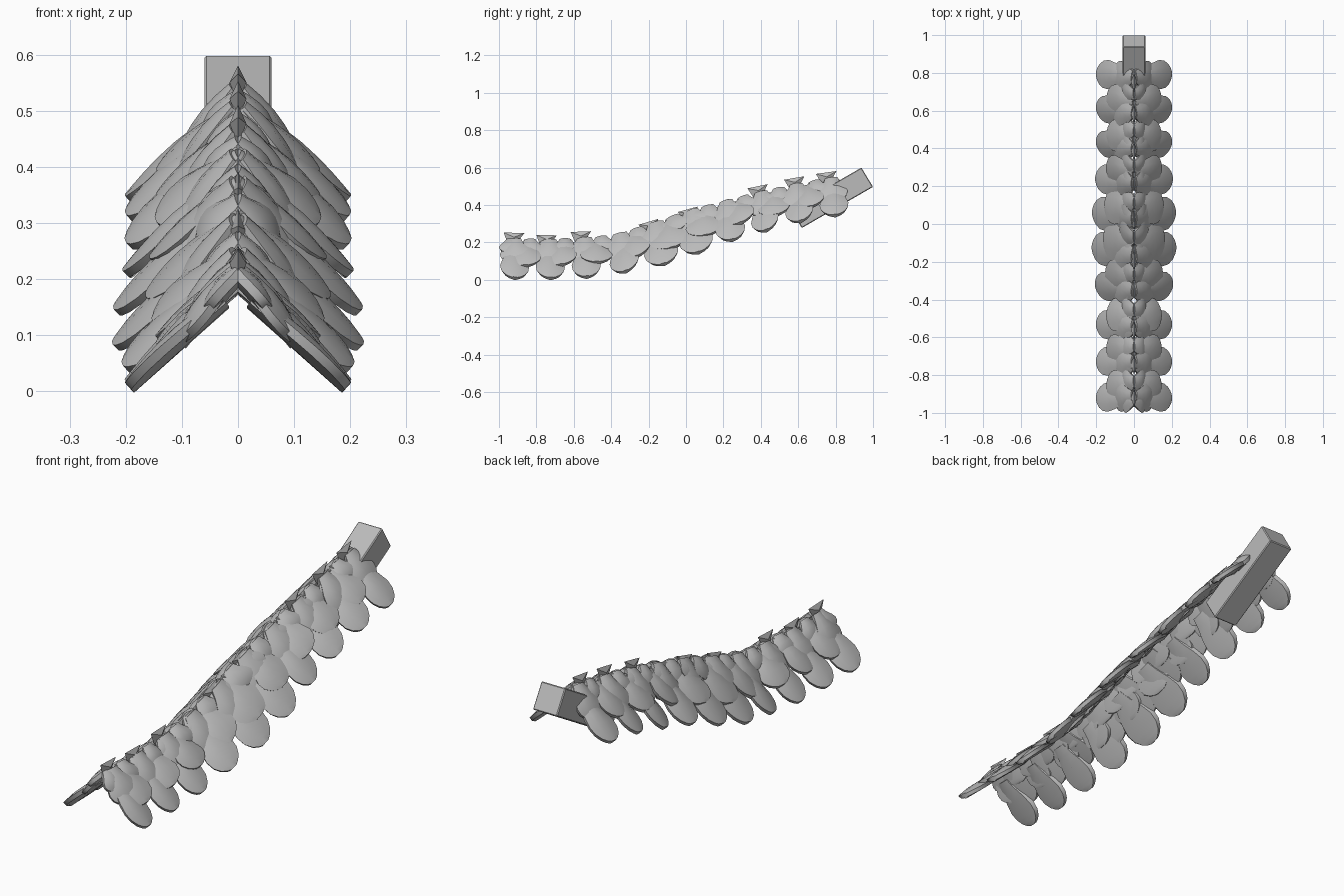
import bpy, bmesh, math, random
from mathutils import Vector

random.seed(4)
if "Cube" in bpy.data.objects:
    bpy.data.objects.remove(bpy.data.objects["Cube"])

grey = bpy.data.materials.new("plain grey")
grey.use_nodes = True
grey.diffuse_color = (0.5, 0.5, 0.5, 1)
grey.node_tree.nodes["Principled BSDF"].inputs["Base Color"].default_value = (0.5, 0.5, 0.5, 1)

# Ridge line as (y, z) points
RIDGE = [(-1.1, 0.22), (-0.7, 0.215), (-0.4, 0.235), (-0.2, 0.295), (0, 0.365),
         (0.2, 0.42), (0.4, 0.47), (0.6, 0.515), (0.9, 0.565)]
# Half-width of a scale along its length, root to tip
OUTLINE = [(0, 0.42), (0.2, 0.58), (0.42, 0.85), (0.62, 1), (0.78, 0.93),
           (0.9, 0.7), (0.97, 0.42), (1, 0.2)]


def ridge_z(y):
    for (y0, z0), (y1, z1) in zip(RIDGE, RIDGE[1:]):
        if y <= y1:
            return z0 + (z1 - z0) * (y - y0) / (y1 - y0)
    return RIDGE[-1][1]


def tangent(y):
    return Vector((0, 0.2, ridge_z(y + 0.1) - ridge_z(y - 0.1))).normalized()


def swell(y):
    return math.exp(-((y + 0.08) / 0.22) ** 2)


def finish(name, bm):
    bmesh.ops.recalc_face_normals(bm, faces=bm.faces)
    mesh = bpy.data.meshes.new(name)
    bm.to_mesh(mesh)
    bm.free()
    mesh.materials.append(grey)
    obj = bpy.data.objects.new(name, mesh)
    bpy.context.collection.objects.link(obj)
    bpy.ops.object.select_all(action='DESELECT')
    obj.select_set(True)
    bpy.context.view_layer.objects.active = obj
    return obj


def add_scale(bm, y, side, root, tip, half, dome, twist):
    """Domed petal-shaped plate running down the slope from root to tip."""
    t = tangent(y)
    up = Vector((0, -t.z, t.y)) * 0.6 + Vector((0, 0, 0.4))
    base = Vector((0, y, ridge_z(y)))
    a = base + Vector((side * root[0], 0, 0)) + up * root[1]
    b = base + Vector((side * tip[0], 0, 0)) + up * tip[1]
    down = b - a
    out = t.cross(down).normalized() * side
    if out.z < 0:
        out = -out
    wide = (t + out * twist).normalized()
    rings = []
    for v, w in OUTLINE:
        centre = a + down * v
        h = dome * math.sin(math.pi * min(0.95, 0.15 + v * 0.8))
        section = [(u, h * (1 - u * u)) for u in (-1, -0.5, 0, 0.5, 1)]
        section += [(0.88, -0.016), (0, -0.022), (-0.88, -0.016)]
        rings.append([bm.verts.new(centre + wide * u * w * half + out * k)
                      for u, k in section])
    for r, s in zip(rings, rings[1:]):
        for i in range(len(r)):
            j = (i + 1) % len(r)
            bm.faces.new((r[i], r[j], s[j], s[i]))
    bm.faces.new(rings[0])
    bm.faces.new(rings[-1])


# Overlapping rows: name, first y, spacing, count, root, tip, half width
ROWS = [("outer_scales", -0.915, 0.188, 10, (0.03, -0.05), (0.2, -0.2), 0.078),
        ("middle_scales", -0.86, 0.188, 9, (0.005, -0.02), (0.145, -0.135), 0.088),
        ("inner_scales", -0.915, 0.188, 10, (0.01, 0.0), (0.11, -0.125), 0.08),
        ("ridge_scales", -0.93, 0.095, 19, (0, 0.0), (0.065, -0.075), 0.07)]
for name, start, step, count, root, tip, half in ROWS:
    bm = bmesh.new()
    for i in range(count):
        y = start + i * step
        grow = 1 + 0.13 * swell(y)
        size = half * (1 + 0.25 * swell(y))
        drop = tip[1] * (1 + 0.17 * swell(y)) + random.uniform(-0.006, 0.006)
        twist = random.uniform(-0.12, 0.18)
        for side in (-1, 1):
            add_scale(bm, y, side, root, (tip[0] * grow, drop), size, 0.016, twist)
    finish(name, bm)
    bpy.ops.object.shade_smooth_by_angle(angle=math.radians(40))

# Thin pointed fins standing along the ridge
bm = bmesh.new()
for y, lift in [(-0.92, 0), (-0.745, -0.01), (-0.56, 0), (-0.19, -0.02), (0.02, -0.025),
                (0.39, 0), (0.585, 0), (0.755, 0)]:
    t = tangent(y)
    up = Vector((0, -t.z, t.y))
    o = Vector((0, y, ridge_z(y) + lift))
    loop = [bm.verts.new(o + t * p + up * q) for p, q in
            [(-0.055, 0.035), (0.055, 0.032), (0.035, 0.006), (0.01, -0.03), (-0.035, -0.02)]]
    for side in (-1, 1):
        mid = bm.verts.new(o + Vector((side * 0.015, 0, 0)) + up * 0.01)
        for i in range(len(loop)):
            bm.faces.new((loop[i], loop[(i + 1) % len(loop)], mid))
finish("ridge_fins", bm)

# Square mounting beam at the raised back end
bm = bmesh.new()
axis = Vector((0, 0.866, 0.5))
top_edge, low_edge = Vector((0, 0.938, 0.6)), Vector((0, 1.0, 0.497))
ends = []
for along in (0, -0.44):
    ends.append([bm.verts.new(p + axis * along + Vector((x, 0, 0)))
                 for p, x in [(top_edge, -0.06), (top_edge, 0.06),
                              (low_edge, 0.06), (low_edge, -0.06)]])
for i in range(4):
    j = (i + 1) % 4
    bm.faces.new((ends[0][i], ends[0][j], ends[1][j], ends[1][i]))
for end in ends:
    bm.faces.new(end)
bmesh.ops.bevel(bm, geom=bm.edges[:], offset=0.004, segments=1, affect='EDGES')
finish("mounting_beam", bm)
